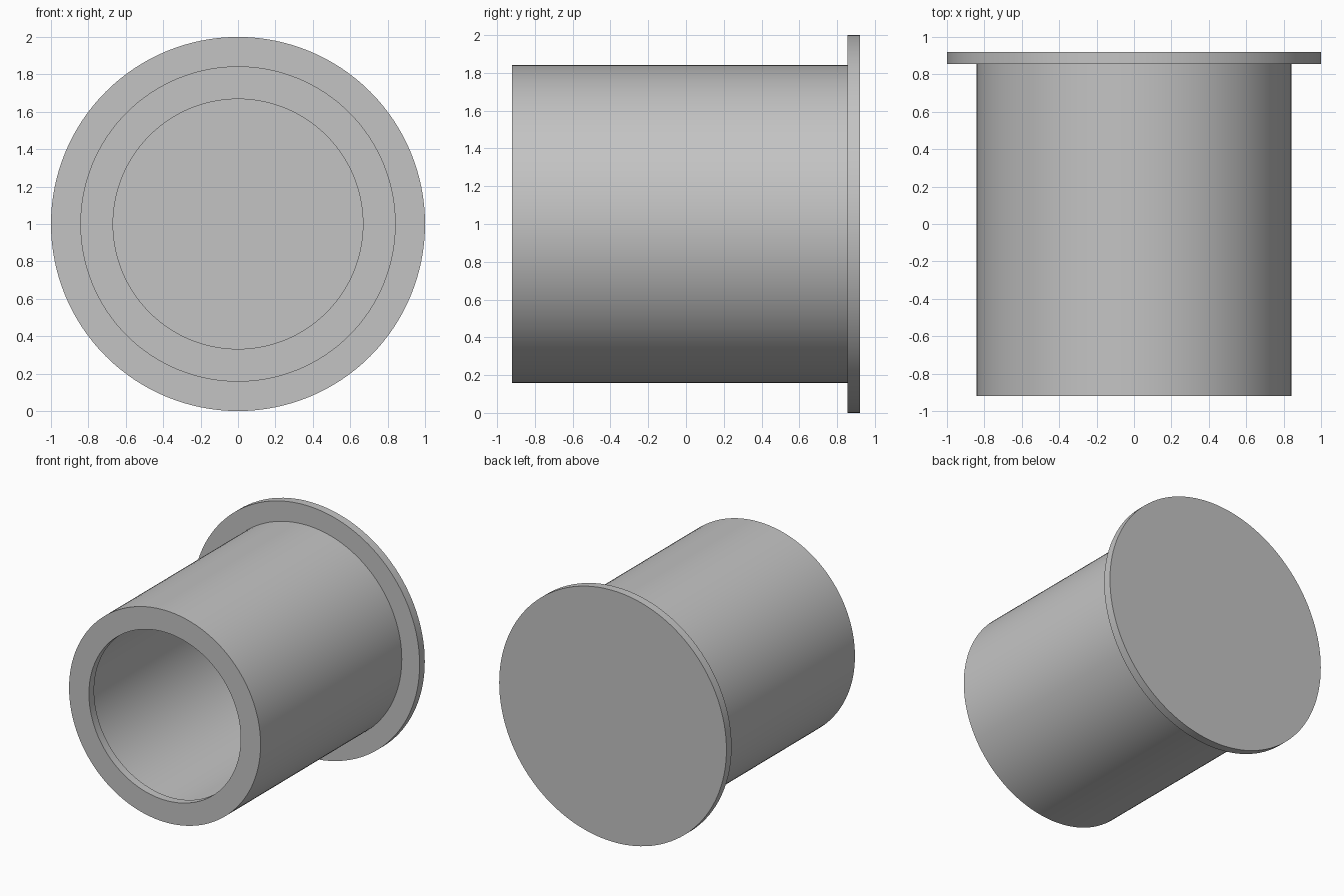
import bpy
import bmesh
import math
from mathutils import Matrix

cube = bpy.data.objects.get("Cube")
if cube:
    bpy.data.objects.remove(cube, do_unlink=True)

SEGMENTS = 128
FRONT, BACK = -0.92, 0.92
PLATE = 0.065
FLANGE_R, TUBE_R, BORE_R, MOUTH_R = 1.0, 0.843, 0.75, 0.668

grey = bpy.data.materials.new("plain grey")
grey.use_nodes = True
colour = (0.55, 0.55, 0.55, 1)
grey.diffuse_color = colour
grey.node_tree.nodes["Principled BSDF"].inputs["Base Color"].default_value = colour


def lathe(name, profile):
    """Revolve (radius, y) points around the horizontal axis at z = 1."""
    bm = bmesh.new()
    verts = [bm.verts.new((r, y, 0)) for r, y in profile]
    edges = [bm.edges.new(pair) for pair in zip(verts, verts[1:])]
    bmesh.ops.spin(bm, geom=verts + edges, cent=(0, 0, 0), axis=(0, 1, 0),
                   angle=math.tau, steps=SEGMENTS, use_merge=True)
    bmesh.ops.remove_doubles(bm, verts=bm.verts, dist=0.0001)
    bmesh.ops.recalc_face_normals(bm, faces=bm.faces)
    bmesh.ops.transform(bm, matrix=Matrix.Translation((0, 0, 1)), verts=bm.verts)
    mesh = bpy.data.meshes.new(name)
    bm.to_mesh(mesh)
    bm.free()
    mesh.materials.append(grey)
    obj = bpy.data.objects.new(name, mesh)
    bpy.context.collection.objects.link(obj)
    bpy.ops.object.select_all(action="DESELECT")
    obj.select_set(True)
    bpy.context.view_layer.objects.active = obj
    bpy.ops.object.shade_smooth_by_angle(angle=math.radians(30))
    return obj


# One closed profile: cavity floor, bore, front lip, tube and back flange
shoulder = BACK - PLATE
lip = FRONT + PLATE
lathe("flanged_sleeve", [
    (0, shoulder), (BORE_R, shoulder), (BORE_R, lip), (MOUTH_R, lip),
    (MOUTH_R, FRONT), (TUBE_R, FRONT), (TUBE_R, shoulder),
    (FLANGE_R, shoulder), (FLANGE_R, BACK), (0, BACK),
])
